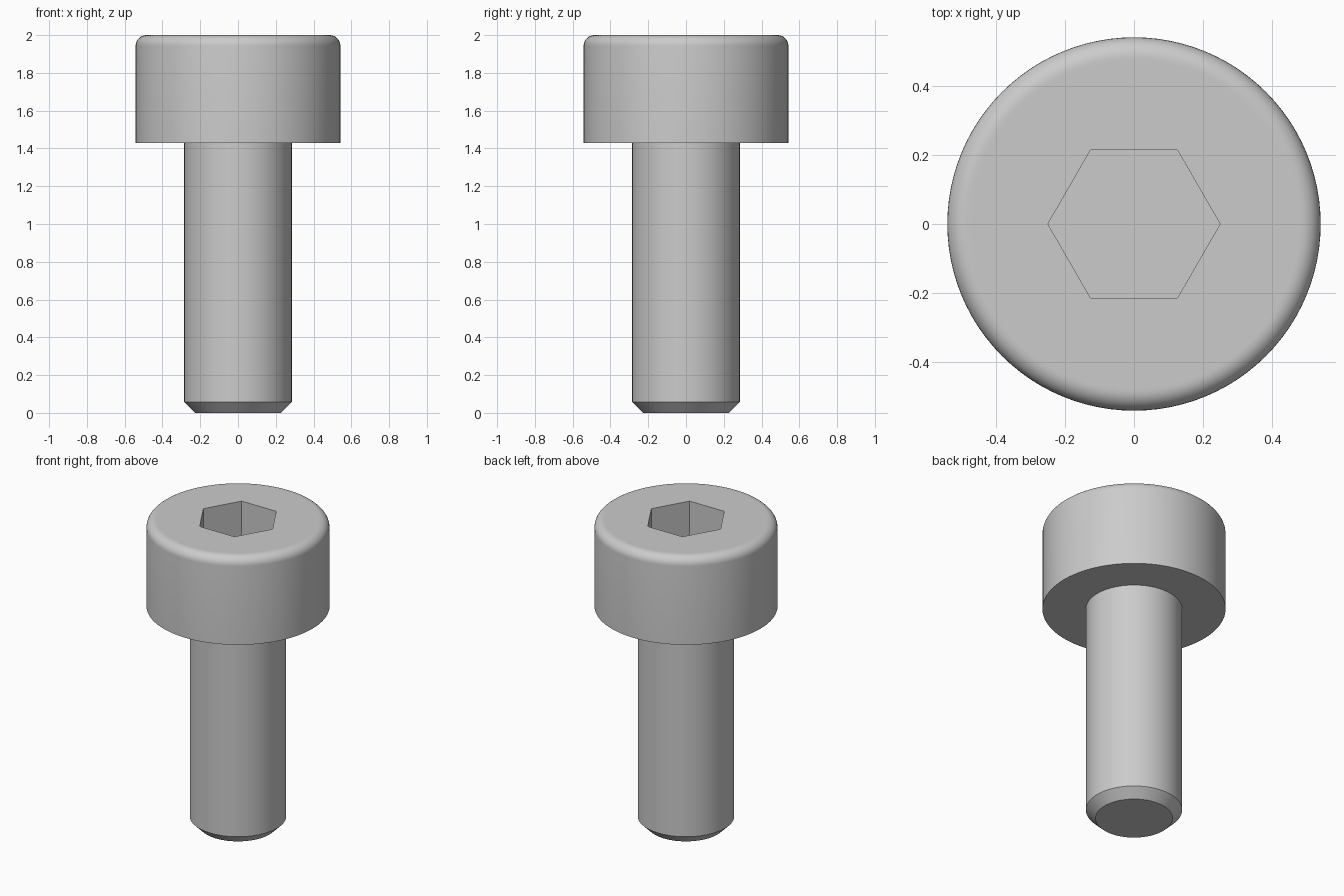
import bpy
import bmesh
from math import sin, cos, pi, radians

if "Cube" in bpy.data.objects:
    bpy.data.objects.remove(bpy.data.objects["Cube"], do_unlink=True)

# Dimensions
SEGMENTS = 96
SHANK_R, HEAD_R, HEX_R = 0.285, 0.542, 0.25
TOP, HEAD_BOTTOM = 2.0, 1.43
CHAMFER, FILLET, SOCKET_DEPTH = 0.057, 0.057, 0.286

steel = bpy.data.materials.new("Steel grey")
steel.use_nodes = True
steel.diffuse_color = (0.6, 0.6, 0.6, 1)
steel.node_tree.nodes["Principled BSDF"].inputs["Base Color"].default_value = (0.6, 0.6, 0.6, 1)

bm = bmesh.new()


def ring(radius, z, count=SEGMENTS):
    angles = [2 * pi * i / count for i in range(count)]
    return [bm.verts.new((radius * cos(a), radius * sin(a), z)) for a in angles]


def skin(lower, upper):
    n = len(lower)
    for i in range(n):
        j = (i + 1) % n
        bm.faces.new((lower[i], lower[j], upper[j], upper[i]))


# Turned body: chamfered tip, shank, head underside, head with rounded rim
profile = [(SHANK_R - CHAMFER, 0), (SHANK_R, CHAMFER),
           (SHANK_R, HEAD_BOTTOM), (HEAD_R, HEAD_BOTTOM)]
for step in range(9):
    a = step / 8 * pi / 2
    profile.append((HEAD_R - FILLET * (1 - cos(a)), TOP - FILLET * (1 - sin(a))))
profile.append((HEAD_R - FILLET - 0.01, TOP))

rings = [ring(r, z) for r, z in profile]
for lower, upper in zip(rings, rings[1:]):
    skin(lower, upper)
bm.faces.new(list(reversed(rings[0])))

# Flat top around the hexagonal opening
rim = rings[-1]
mouth = ring(HEX_R, TOP, 6)
per_side = SEGMENTS // 6
for side in range(6):
    arc = [rim[(side * per_side + k) % SEGMENTS] for k in range(per_side + 1)]
    bm.faces.new(arc + [mouth[(side + 1) % 6], mouth[side]])

# Socket walls and floor
floor = ring(HEX_R, TOP - SOCKET_DEPTH, 6)
skin(mouth, floor)
bm.faces.new(floor)

bmesh.ops.recalc_face_normals(bm, faces=bm.faces)
mesh = bpy.data.meshes.new("socket_head_screw")
bm.to_mesh(mesh)
bm.free()
mesh.materials.append(steel)

screw = bpy.data.objects.new("socket_head_screw", mesh)
bpy.context.collection.objects.link(screw)
bpy.ops.object.select_all(action='DESELECT')
screw.select_set(True)
bpy.context.view_layer.objects.active = screw
bpy.ops.object.shade_smooth_by_angle(angle=radians(30))
